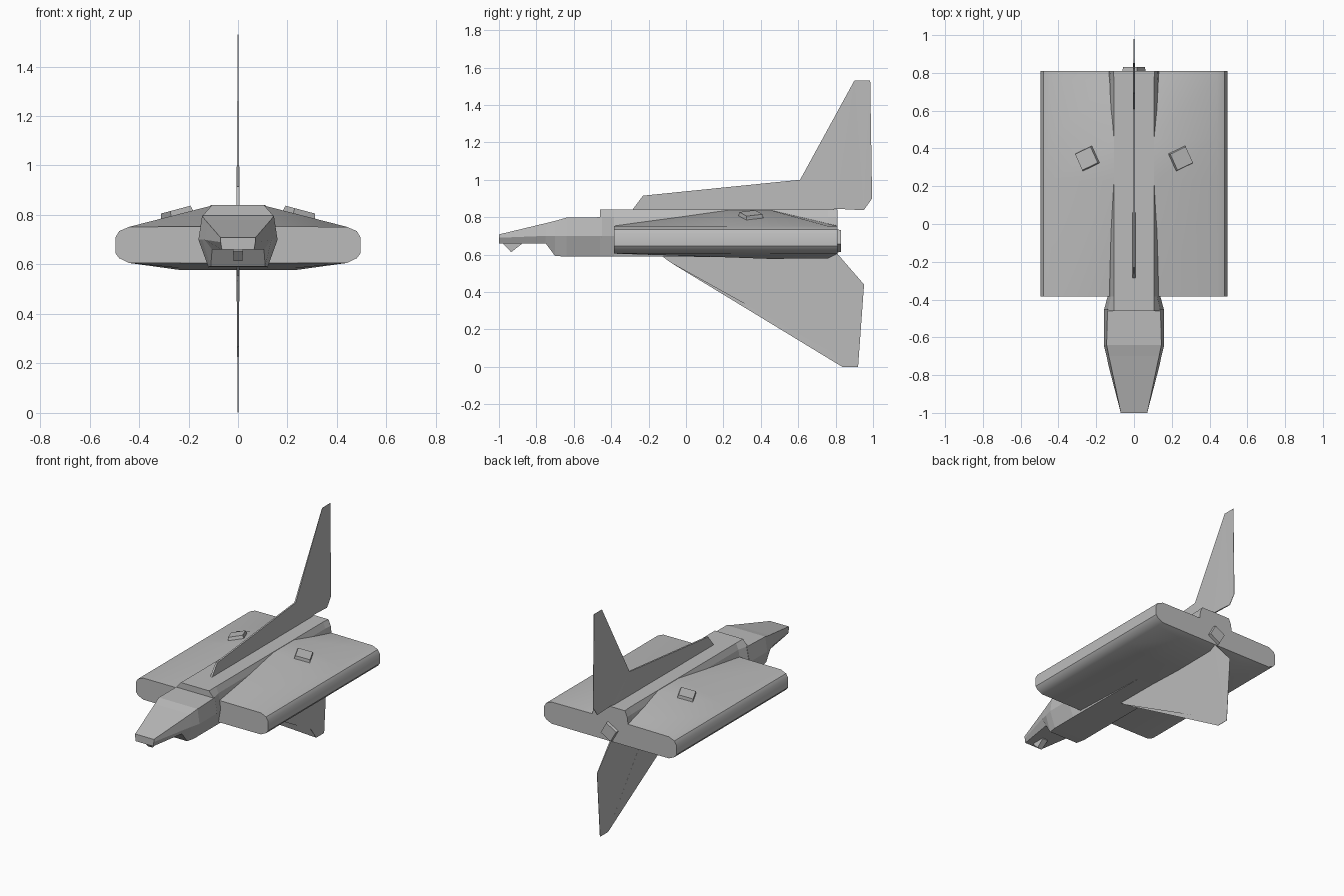
import bpy
import bmesh
from math import radians
from mathutils import Matrix, Vector

cube = bpy.data.objects.get("Cube")
if cube:
    bpy.data.objects.remove(cube, do_unlink=True)

grey = bpy.data.materials.new("hull_grey")
grey.use_nodes = True
colour = (0.5, 0.5, 0.5, 1)
grey.diffuse_color = colour
grey.node_tree.nodes["Principled BSDF"].inputs["Base Color"].default_value = colour


def finish(name, bm, smooth=None):
    """Turn a bmesh into a named grey object."""
    bmesh.ops.recalc_face_normals(bm, faces=bm.faces)
    mesh = bpy.data.meshes.new(name)
    bm.to_mesh(mesh)
    bm.free()
    mesh.materials.append(grey)
    obj = bpy.data.objects.new(name, mesh)
    bpy.context.collection.objects.link(obj)
    if smooth:
        bpy.ops.object.select_all(action='DESELECT')
        obj.select_set(True)
        bpy.context.view_layer.objects.active = obj
        bpy.ops.object.shade_smooth_by_angle(angle=radians(smooth))
    return obj


def loft(name, stations, smooth=None):
    """Skin mirrored half sections, each (y, [(x, z), ...]) from top to bottom."""
    bm = bmesh.new()
    rings = []
    for y, half in stations:
        ring = half + [(-x, z) for x, z in reversed(half)]
        rings.append([bm.verts.new((x, y, z)) for x, z in ring])
    for a, b in zip(rings, rings[1:]):
        for i in range(len(a)):
            j = (i + 1) % len(a)
            bm.faces.new((a[i], a[j], b[j], b[i]))
    bm.faces.new(rings[0])
    bm.faces.new(rings[-1])
    return finish(name, bm, smooth)


def fin(name, outline):
    """Thin blade in the centre plane from (y, z, half thickness) points."""
    bm = bmesh.new()
    sides = [[bm.verts.new((s * t, y, z)) for y, z, t in outline] for s in (1, -1)]
    for side in sides:
        bm.faces.new(side)
    for i in range(len(outline)):
        j = (i + 1) % len(outline)
        bm.faces.new((sides[0][i], sides[0][j], sides[1][j], sides[1][i]))
    bmesh.ops.triangulate(bm, faces=[f for f in bm.faces if len(f.verts) > 4])
    return finish(name, bm)


def square_cap(name, size, top, height, matrix):
    """Tapered square block."""
    bm = bmesh.new()
    bmesh.ops.create_cone(bm, cap_ends=True, segments=4, radius1=size,
                          radius2=top, depth=height, matrix=matrix)
    return finish(name, bm)


# Broad slab wing: thickest amidships, rounded along the outer edge
def wing_section(root_x, root_z, belly_z):
    rim = [(0.44, 0.752), (0.48, 0.735), (0.495, 0.71), (0.495, 0.645),
           (0.48, 0.625), (0.44, 0.606)]
    return [(root_x, root_z)] + rim + [(0.23, belly_z)]


loft("wing_slab", [
    (-0.385, wing_section(0.135, 0.753, 0.605)),
    (0.23, wing_section(0.105, 0.838, 0.585)),
    (0.45, wing_section(0.105, 0.838, 0.577)),
    (0.76, wing_section(0.135, 0.765, 0.58)),
    (0.81, wing_section(0.14, 0.755, 0.605)),
], smooth=35)

# Central fuselage with sloping shoulders
loft("fuselage", [
    (-0.46, [(0.105, 0.84), (0.14, 0.80), (0.16, 0.70), (0.12, 0.59)]),
    (-0.385, [(0.105, 0.84), (0.123, 0.80), (0.14, 0.70), (0.12, 0.59)]),
    (0.43, [(0.105, 0.84), (0.12, 0.80), (0.14, 0.70), (0.12, 0.585)]),
    (0.76, [(0.105, 0.84), (0.123, 0.80), (0.14, 0.70), (0.12, 0.585)]),
    (0.81, [(0.11, 0.84), (0.127, 0.80), (0.14, 0.70), (0.12, 0.61)]),
])

# Wedge-shaped cockpit and nose with a stepped chin
loft("nose", [
    (-1.0, [(0.07, 0.708), (0.07, 0.69), (0.065, 0.66)]),
    (-0.75, [(0.122, 0.768), (0.135, 0.70), (0.105, 0.66)]),
    (-0.70, [(0.133, 0.78), (0.145, 0.70), (0.11, 0.592)]),
    (-0.64, [(0.145, 0.797), (0.16, 0.70), (0.12, 0.59)]),
    (-0.45, [(0.14, 0.80), (0.16, 0.70), (0.12, 0.59)]),
])

# Small sensor wedge under the nose
loft("chin_sensor", [
    (-0.975, [(0.02, 0.67), (0.02, 0.655)]),
    (-0.935, [(0.02, 0.67), (0.018, 0.613)]),
    (-0.88, [(0.02, 0.67), (0.02, 0.655)]),
])

# Dorsal and ventral blades
fin("dorsal_fin", [
    (-0.29, 0.835, 0.007), (-0.23, 0.915, 0.006), (0.61, 1.0, 0.005),
    (0.90, 1.53, 0.001), (0.985, 1.53, 0.001), (0.995, 0.90, 0.001),
    (0.95, 0.837, 0.002), (0.80, 0.845, 0.005), (0.75, 0.83, 0.006)])
fin("ventral_fin", [
    (-0.14, 0.60, 0.006), (-0.08, 0.556, 0.006), (0.43, 0.556, 0.006),
    (0.835, 0, 0.001), (0.92, 0, 0.001), (0.952, 0.44, 0.001),
    (0.80, 0.615, 0.005)])

# Square thruster pads lying on the wing slopes, turned the same way
for side, label in ((1, "left"), (-1, "right")):
    tilt = Matrix.Rotation(side * radians(15), 4, 'Y')
    turn = Matrix.Rotation(radians(25 + 45), 4, 'Z')
    place = Matrix.Translation(Vector((side * 0.248, 0.347, 0.806)))
    square_cap(label + "_wing_pad", 0.074, 0.066, 0.032, place @ tilt @ turn)

# Square exhaust cap at the stern
square_cap("stern_cap", 0.067, 0.06, 0.04,
           Matrix.Translation((0, 0.81, 0.673)) @ Matrix.Rotation(radians(-90), 4, 'X')
           @ Matrix.Rotation(radians(15), 4, 'Z'))
